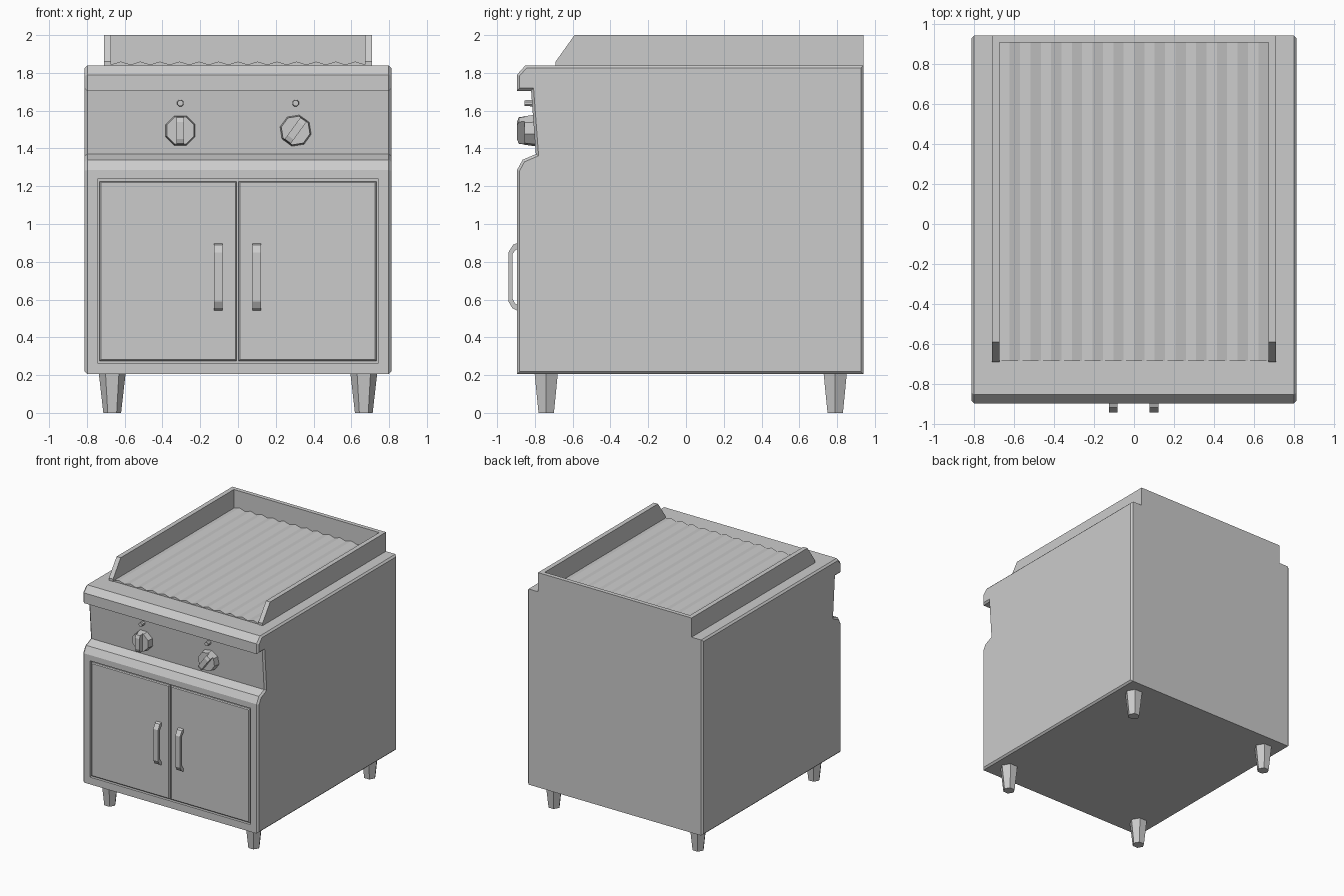
import bpy, bmesh
from math import radians, pi
from mathutils import Matrix, Vector

cube = bpy.data.objects.get("Cube")
if cube:
    bpy.data.objects.remove(cube)

steel = bpy.data.materials.new("brushed_steel")
steel.use_nodes = True
GREY = (0.6, 0.6, 0.6, 1)
steel.diffuse_color = GREY
steel.node_tree.nodes["Principled BSDF"].inputs["Base Color"].default_value = GREY


def finish(name, bm):
    bmesh.ops.recalc_face_normals(bm, faces=bm.faces)
    mesh = bpy.data.meshes.new(name)
    bm.to_mesh(mesh)
    bm.free()
    mesh.materials.append(steel)
    obj = bpy.data.objects.new(name, mesh)
    bpy.context.collection.objects.link(obj)
    return obj


def side_profile(name, points, x0, x1, chamfer=0):
    """Extrude a (y, z) outline along x, optionally chamfering both ends."""
    bm = bmesh.new()
    face = bm.faces.new([bm.verts.new((x0, y, z)) for y, z in points])
    ext = bmesh.ops.extrude_face_region(bm, geom=[face])["geom"]
    bmesh.ops.translate(bm, vec=(x1 - x0, 0, 0),
                        verts=[v for v in ext if isinstance(v, bmesh.types.BMVert)])
    if chamfer:
        ends = [e for e in bm.edges if abs(e.verts[0].co.x - e.verts[1].co.x) < 1e-5]
        bmesh.ops.bevel(bm, geom=ends, offset=chamfer, segments=1, affect='EDGES')
    return finish(name, bm)


def box(name, lo, hi, front_chamfer=0):
    bm = bmesh.new()
    lo, hi = Vector(lo), Vector(hi)
    bmesh.ops.create_cube(bm, size=1, matrix=Matrix.Translation((lo + hi) / 2)
                          @ Matrix.Diagonal((*(hi - lo), 1)))
    if front_chamfer:
        edges = [e for e in bm.edges if all(v.co.y < lo.y + 1e-4 for v in e.verts)]
        bmesh.ops.bevel(bm, geom=edges, offset=front_chamfer, segments=1, affect='EDGES')
    return finish(name, bm)


def prism(name, sides, r_low, r_high, depth, matrix):
    bm = bmesh.new()
    bmesh.ops.create_cone(bm, cap_ends=True, segments=sides, radius1=r_low,
                          radius2=r_high, depth=depth, matrix=matrix)
    return finish(name, bm)


# Cabinet with a recessed control panel and overhanging top
body = side_profile("cabinet_body", [
    (-0.895, 0.205), (-0.895, 1.285), (-0.865, 1.34), (-0.795, 1.37),
    (-0.82, 1.705), (-0.895, 1.705), (-0.895, 1.79), (-0.85, 1.84),
    (0.94, 1.84), (0.94, 0.205)], -0.812, 0.812, 0.014)

# Door opening
cutter = box("door_opening_cutter", (-0.743, -1, 0.265), (0.743, -0.873, 1.237))
cutter.hide_render = True
cutter.hide_viewport = True
cut = body.modifiers.new("door_opening", 'BOOLEAN')
cut.object = cutter
cut.operation = 'DIFFERENCE'
cut.solver = 'EXACT'

# Doors and handles
for name, x0, x1, hx in (("right", -0.732, -0.007, -0.104),
                         ("left", 0.003, 0.732, 0.1)):
    box(name + "_door", (x0, -0.895, 0.276), (x1, -0.865, 1.226), 0.007)
    side_profile(name + "_door_handle", [
        (-0.89, 0.9), (-0.915, 0.89), (-0.94, 0.85), (-0.94, 0.59),
        (-0.92, 0.555), (-0.89, 0.54), (-0.89, 0.57), (-0.905, 0.58),
        (-0.919, 0.605), (-0.919, 0.84), (-0.905, 0.86), (-0.89, 0.87)],
        hx - 0.022, hx + 0.022)

# Splash guard: two sides with sloped front ends, and a back
for name, x0, x1 in (("right", -0.71, -0.672), ("left", 0.672, 0.71)):
    side_profile(name + "_splash_guard", [
        (-0.69, 1.83), (-0.69, 1.86), (-0.59, 2.0), (0.94, 2.0), (0.94, 1.83)], x0, x1)
box("back_splash_guard", (-0.672, 0.905, 1.83), (0.672, 0.94, 2.0))

# Ridged grill plate
RIDGES, HALF = 13, 0.672
bm = bmesh.new()
step = HALF / RIDGES
outline = [(-HALF + i * step, 1.86 if i % 2 else 1.844) for i in range(2 * RIDGES + 1)]
outline += [(HALF, 1.83), (-HALF, 1.83)]
face = bm.faces.new([bm.verts.new((x, -0.685, z)) for x, z in outline])
ext = bmesh.ops.extrude_face_region(bm, geom=[face])["geom"]
bmesh.ops.translate(bm, vec=(0, 1.59, 0),
                    verts=[v for v in ext if isinstance(v, bmesh.types.BMVert)])
finish("grill_plate", bm)

# Knobs and indicator lamps, all facing forward
FORWARD = Matrix.Rotation(pi / 2, 4, 'X')
for name, x, turn in (("right", -0.305, 0), ("left", 0.305, 36)):
    place = Matrix.Translation((x, 0, 1.495)) @ Matrix.Rotation(radians(turn), 4, 'Y')
    octagon = FORWARD @ Matrix.Rotation(pi / 8, 4, 'Z')
    prism(name + "_knob", 8, 0.086, 0.078, 0.06,
          place @ Matrix.Translation((0, -0.825, 0)) @ octagon)
    grip = side_profile(name + "_knob_grip", [
        (-0.85, -0.075), (-0.885, -0.07), (-0.895, -0.045),
        (-0.895, 0.045), (-0.885, 0.07), (-0.85, 0.075)], -0.02, 0.02)
    grip.data.transform(place)
    prism(name + "_lamp", 8, 0.02, 0.016, 0.06,
          Matrix.Translation((x, -0.825, 1.64)) @ octagon)

# Tapered hexagonal legs
for side, x in (("right", -0.666), ("left", 0.666)):
    for end, y in (("front", -0.74), ("back", 0.79)):
        prism(f"{end}_{side}_leg", 6, 0.047, 0.071, 0.21,
              Matrix.Translation((x, y, 0.105)) @ Matrix.Rotation(pi / 2, 4, 'Z'))
